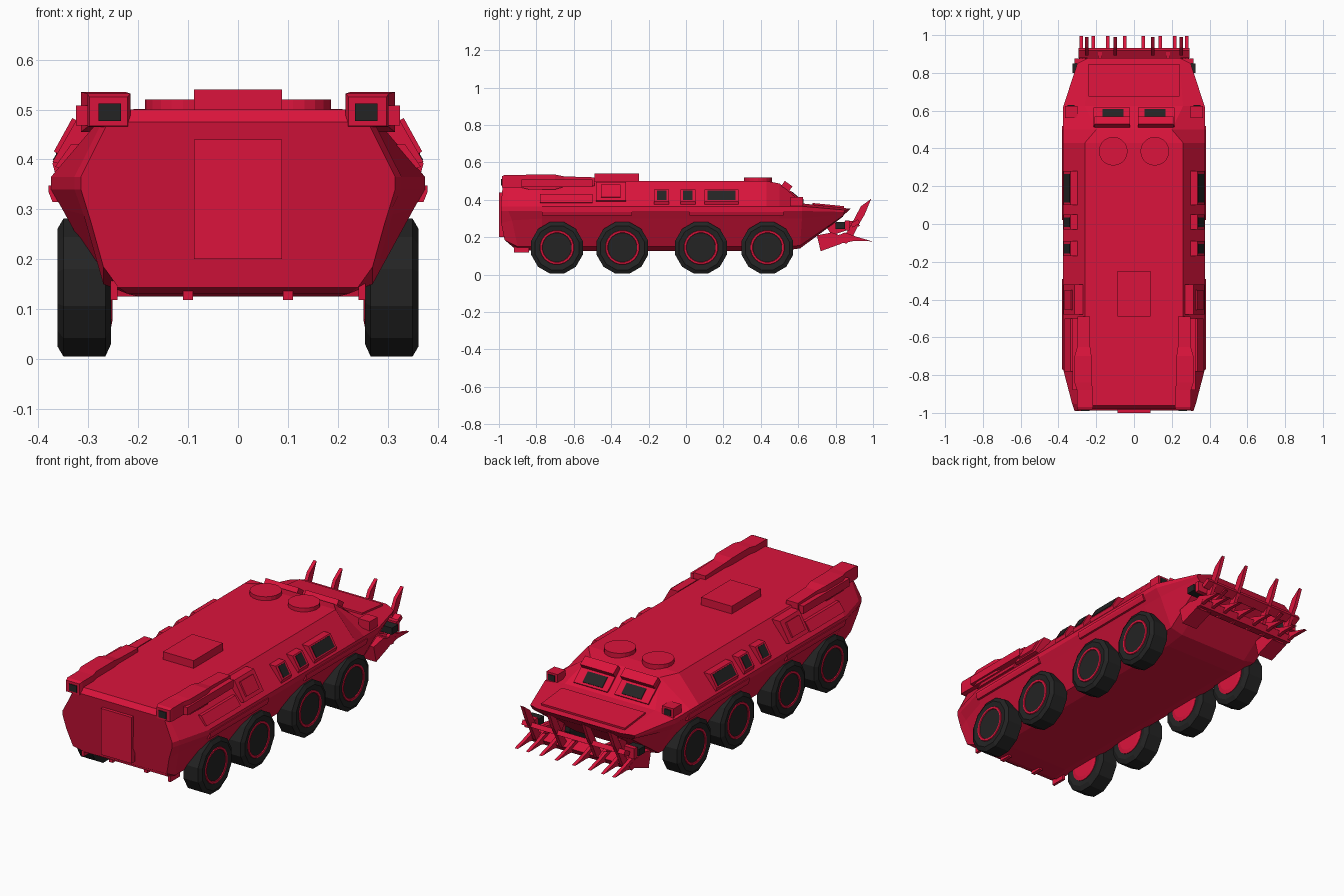
import bpy, bmesh, math
from mathutils import Vector

if "Cube" in bpy.data.objects:
    bpy.data.objects.remove(bpy.data.objects["Cube"])


def material(name, rgb):
    m = bpy.data.materials.new(name)
    m.diffuse_color = (*rgb, 1)
    m.use_nodes = True
    m.node_tree.nodes["Principled BSDF"].inputs["Base Color"].default_value = m.diffuse_color
    return m


RED = material("crimson paint", (0.71, 0.007, 0.045))
BLACK = material("tyre black", (0.017, 0.017, 0.017))


def finish(bm, name, mat, mirror=False):
    bmesh.ops.recalc_face_normals(bm, faces=bm.faces)
    me = bpy.data.meshes.new(name)
    bm.to_mesh(me)
    bm.free()
    me.materials.append(mat)
    ob = bpy.data.objects.new(name, me)
    bpy.context.collection.objects.link(ob)
    if mirror:
        mod = ob.modifiers.new("Mirror", 'MIRROR')
        mod.use_axis = (True, False, False)
        mod.use_mirror_merge = False
    return ob


def loft(name, rings, mat, mirror=False):
    """Skin closed rings of equal length and cap both ends."""
    bm = bmesh.new()
    rows = [[bm.verts.new(p) for p in r] for r in rings]
    n = len(rows[0])
    for a, b in zip(rows, rows[1:]):
        for i in range(n):
            j = (i + 1) % n
            bm.faces.new((a[i], a[j], b[j], b[i]))
    bm.faces.new(rows[0])
    bm.faces.new(rows[-1])
    return finish(bm, name, mat, mirror)


def prism_x(name, prof, x0, x1, mat=RED, mirror=False):
    return loft(name, [[(x, y, z) for y, z in prof] for x in (x0, x1)], mat, mirror)


def prism_y(name, prof, y0, y1, mat=RED, mirror=True):
    return loft(name, [[(x, y, z) for x, z in prof] for y in (y0, y1)], mat, mirror)


def box(name, x, y, z, mat=RED, mirror=False):
    prof = [(y[0], z[0]), (y[1], z[0]), (y[1], z[1]), (y[0], z[1])]
    return prism_x(name, prof, x[0], x[1], mat, mirror)


def plate(a, b, below, above):
    """Thin quad profile along the line a-b, offset to both sides of it."""
    a, b = Vector(a), Vector(b)
    d = (b - a).normalized()
    n = Vector((-d.y, d.x))
    if n.y < 0:
        n = -n
    return [tuple(p) for p in (a - n * below, b - n * below, b + n * above, a + n * above)]


# Hull: half sections from keel to roof edge, mirrored into full rings
def mid(y):
    return [(.20, y, .125), (.27, y, .15), (.352, y, .30), (.375, y, .34), (.375, y, .365), (.26, y, .50)]


sections = [
    [(.24, -.92, .143), (.27, -.97, .185), (.295, -.988, .275), (.315, -.99, .34), (.315, -.99, .365), (.26, -.98, .475)],
    [(.22, -.88, .13), (.27, -.90, .15), (.31, -.93, .29), (.328, -.95, .34), (.328, -.95, .365), (.26, -.96, .50)],
    mid(-.77),
    mid(.43),
    [(.20, .50, .125), (.27, .50, .15), (.352, .50, .30), (.375, .50, .34), (.375, .50, .365), (.20, .50, .487)],
    [(.20, .61, .14), (.27, .61, .155), (.348, .62, .30), (.375, .62, .34), (.375, .62, .365), (.26, .625, .38)],
    [(.20, .84, .31), (.275, .84, .315), (.292, .845, .325), (.30, .845, .335), (.30, .85, .345), (.24, .88, .352)],
]
loft("hull", [s + [(-x, y, z) for x, y, z in reversed(s)] for s in sections], RED)

# Rear door and towing lugs
prism_x("rear_door", [(-1.0, .20), (-1.0, .44), (-.97, .44), (-.97, .20)], -.088, .088)
box("inner_tow_lug", (.09, .11), (-.90, -.84), (.118, .15), mirror=True)
box("outer_tow_lug", (.242, .256), (-.92, -.84), (.118, .16), mirror=True)

# Roof hatches
box("roof_hatch", (-.088, .088), (-.49, -.25), (.49, .54))
ring = [(.11 + .076 * math.cos(t), .385 + .076 * math.sin(t))
        for t in (2 * math.pi * i / 20 for i in range(20))]
loft("round_hatch", [[(x, y, z) for x, y in ring] for z in (.49, .52)], RED, True)

# Exhausts: lofted rectangular tubes with a bulged muffler
exhaust = [(-.985, .222, .298, .467, .525), (-.97, .216, .302, .465, .532),
           (-.88, .216, .302, .465, .532), (-.84, .225, .315, .455, .535),
           (-.70, .225, .315, .455, .535), (-.65, .232, .30, .47, .525), (-.49, .232, .30, .475, .52)]
loft("exhaust", [[(a, y, c), (b, y, c), (b, y, d), (a, y, d)] for y, a, b, c, d in exhaust], RED, True)
box("exhaust_opening", (.235, .28), (-.989, -.98), (.477, .512), BLACK, True)
box("exhaust_shield", (.29, .325), (-.88, -.50), (.468, .508), RED, True)

# Side lockers on the upper slope
prism_y("side_locker", [(.29, .43), (.335, .43), (.367, .385), (.33, .375)], -.78, -.50)
prism_y("intake_box", [(.27, .495), (.315, .495), (.372, .395), (.33, .385)], -.48, -.32)
prism_y("intake_cover", plate((.327, .48), (.364, .413), .005, .006), -.455, -.35)

# Side vision blocks with dark glass
for y0, y1 in ((-.17, -.09), (-.03, .05), (.10, .28)):
    prism_y("vision_block", [(.28, .455), (.335, .455), (.372, .392), (.366, .37), (.30, .37)], y0, y1)
    prism_y("vision_glass", plate((.3385, .449), (.3685, .398), .004, .003), y0 + .015, y1 - .015, BLACK)

# Fender strips above the wheel pairs
for y0, y1 in ((-.77, -.29), (.02, .52)):
    prism_y("fender_strip", [(.34, .315), (.372, .315), (.38, .335), (.38, .348), (.34, .348)], y0, y1)

# Windscreens, their armoured flaps, and the folded bow plate
prism_x("windscreen_frame", plate((.515, .474), (.612, .391), .01, .008), .02, .215, RED, True)
prism_x("windscreen_glass", plate((.558, .437), (.603, .399), .005, .011), .055, .168, BLACK, True)
prism_x("windscreen_flap", plate((.512, .478), (.553, .449), .005, .028), .02, .21, RED, True)
prism_x("bow_plate", plate((.675, .375), (.845, .358), .01, .008), -.24, .24)

# Corner lamps beside the windscreen
box("corner_lamp", (.30, .365), (.56, .625), (.36, .415), RED, True)
box("corner_lamp_lens", (.315, .352), (.62, .629), (.375, .405), BLACK, True)

# Bow lamps
box("bow_lamp", (.255, .325), (.80, .85), (.245, .28), BLACK, True)
box("bow_lamp_bracket", (.255, .315), (.85, .875), (.235, .29), RED, True)

# Mine rake: frame, cross bars, raised and lowered tines
prism_x("rake_frame", [(.70, .21), (.72, .125), (.83, .165), (.85, .20), (.78, .225)], .20, .29, RED, True)
prism_x("rake_beam", [(.80, .18), (.86, .165), (.88, .195), (.82, .215)], -.29, .29)
prism_x("rake_bar", plate((.885, .262), (.925, .285), .012, .012), -.295, .295)
prism_x("rake_arm", [(.74, .27), (.78, .21), (.93, .26), (.91, .29)], .17, .19, RED, True)
for x in (.10, .25):
    prism_x("raised_tine", [(.85, .21), (.885, .19), (.925, .27), (.955, .32), (.99, .405), (.935, .365), (.89, .28)],
            x - .009, x + .009, RED, True)
for x in (.05, .14, .215, .28):
    prism_x("lowered_tine", [(.79, .20), (.82, .165), (.90, .18), (.995, .178), (.91, .203), (.85, .225)],
            x - .009, x + .009, RED, True)


# Wheels: turned tyre rings with rim discs on both faces
def turned(name, profile, y, z, mat, n=12):
    angs = [2 * math.pi * (i + .5) / n for i in range(n)]
    rings = [[(x, y + r * math.cos(t), z + r * math.sin(t)) for t in angs] for x, r in profile]
    return loft(name, rings, mat, True)


for y in (-.69, -.34, .08, .435):
    turned("tyre", [(.259, .09), (.255, .118), (.266, .143), (.350, .143), (.362, .122), (.357, .09)], y, .143, BLACK)
    turned("wheel_rim", [(.252, .07), (.256, .09), (.354, .094), (.361, .09), (.361, .08), (.355, .077)], y, .145, RED, 20)
